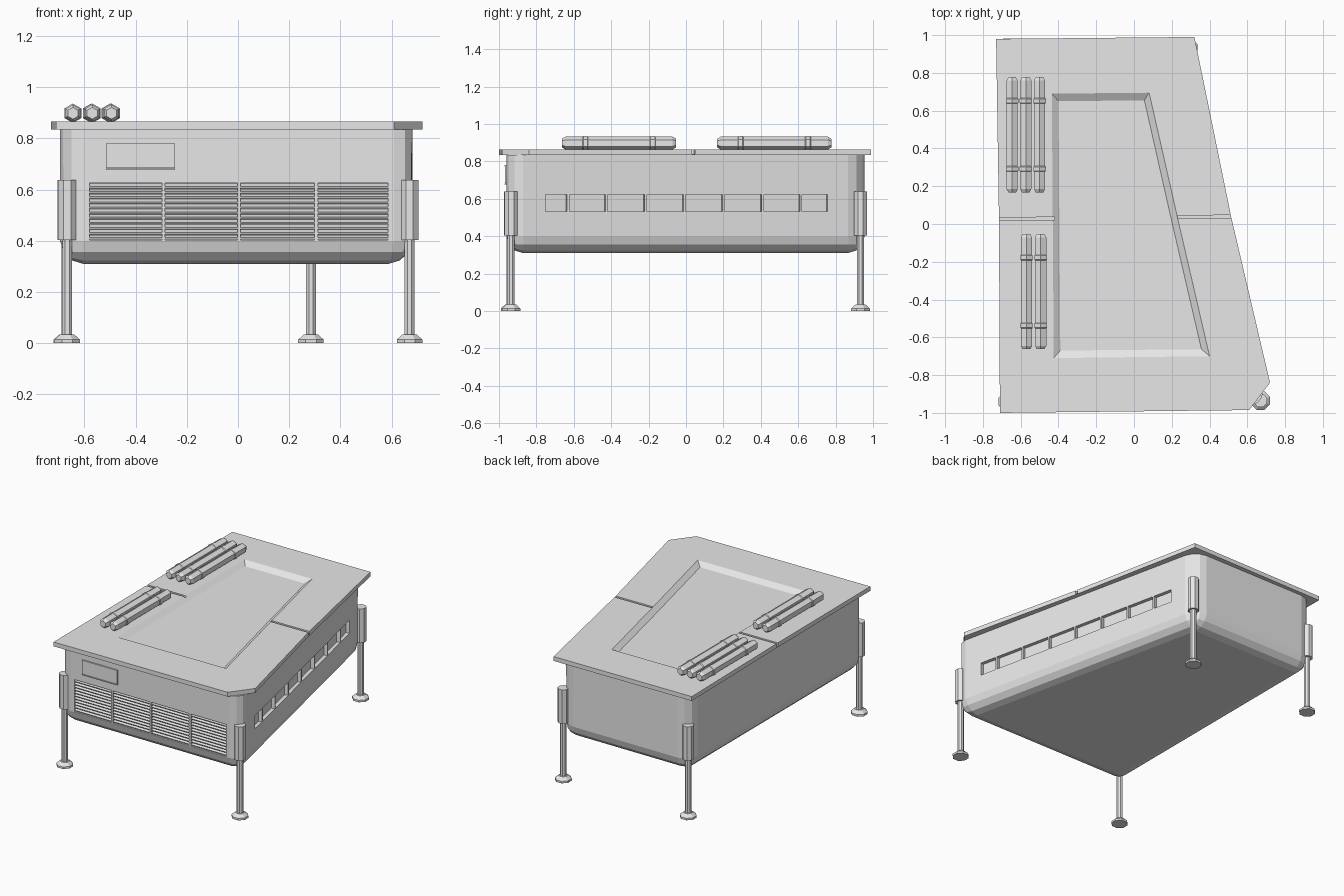
import bpy, bmesh, math
from mathutils import Matrix, Vector

if "Cube" in bpy.data.objects:
    bpy.data.objects.remove(bpy.data.objects["Cube"])

GREY = (0.8, 0.8, 0.8, 1)
mat = bpy.data.materials.new("light_grey")
mat.use_nodes = True
mat.diffuse_color = GREY
mat.node_tree.nodes["Principled BSDF"].inputs["Base Color"].default_value = GREY


def finish(name, bm):
    bmesh.ops.recalc_face_normals(bm, faces=bm.faces)
    me = bpy.data.meshes.new(name)
    bm.to_mesh(me)
    bm.free()
    me.materials.append(mat)
    ob = bpy.data.objects.new(name, me)
    bpy.context.collection.objects.link(ob)
    return ob


def loft(bm, loops):
    """Closed solid through matching loops of points."""
    rows = [[bm.verts.new(p) for p in loop] for loop in loops]
    n = len(rows[0])
    for a, b in zip(rows, rows[1:]):
        for i in range(n):
            j = (i + 1) % n
            bm.faces.new((a[i], a[j], b[j], b[i]))
    bm.faces.new(rows[0][::-1])
    bm.faces.new(rows[-1])


def flat(points, z):
    return [(x, y, z) for x, y in points]


def box(bm, centre, size, rot=Matrix()):
    m = Matrix.Translation(centre) @ rot @ Matrix.Diagonal((*size, 1))
    bmesh.ops.create_cube(bm, size=1, matrix=m)


def turned(bm, sides, profile, m, phase):
    """Faceted solid from (radius, height) pairs."""
    angles = [2 * math.pi * (i + phase) / sides for i in range(sides)]
    loft(bm, [[m @ Vector((r * math.cos(a), r * math.sin(a), h)) for a in angles]
              for r, h in profile])


def cut(ob, cutter):
    mod = ob.modifiers.new("cut", "BOOLEAN")
    mod.operation, mod.solver, mod.object = "DIFFERENCE", "EXACT", cutter
    cutter.hide_render = True
    dg = bpy.context.evaluated_depsgraph_get()
    me = bpy.data.meshes.new_from_object(ob.evaluated_get(dg))
    ob.modifiers.clear()
    ob.data = me
    bpy.data.objects.remove(cutter)


# Tub with rounded corners and a rounded underside
FRONT, BACK, RIM, LID = -0.96, 0.955, 0.835, 0.865
plan = [(-0.695, FRONT), (0.70, FRONT), (0.281, BACK), (-0.695, BACK)]
bm = bmesh.new()
loft(bm, [flat(plan, 0.31), flat(plan, RIM)])
edges = [e for e in bm.edges if min(v.co.z for v in e.verts) < 0.5]
bmesh.ops.bevel(bm, geom=edges, offset=0.09, segments=3, profile=0.5, affect="EDGES")
tub = finish("tub", bm)

# Four front vent openings
panels = [(-0.58, -0.297), (-0.285, -0.002), (0.01, 0.298), (0.312, 0.585)]
bm = bmesh.new()
for a, b in panels:
    box(bm, ((a + b) / 2, FRONT, 0.514), (b - a, 0.07, 0.222))
cut(tub, finish("vent_cutter", bm))

# Row of slots along the slanted side
slant = math.atan2(plan[1][0] - plan[2][0], BACK - FRONT)
turn = Matrix.Rotation(slant, 4, "Z")
stops = [-0.757, -0.63, -0.425, -0.215, -0.008, 0.2, 0.41, 0.615, 0.762]
bm = bmesh.new()
for a, b in zip(stops, stops[1:]):
    y = (a + b) / 2
    x = 0.70 - (y - FRONT) * math.tan(slant)
    box(bm, (x, y, 0.577), (0.05, (b - a) / math.cos(slant) - 0.012, 0.09), turn)
cut(tub, finish("slot_cutter", bm))

# Louvre slats inside the vents
bm = bmesh.new()
tilt = Matrix.Rotation(math.radians(25), 4, "X")
for a, b in panels:
    for i in range(11):
        z = 0.414 + i * 0.02
        box(bm, ((a + b) / 2, FRONT + 0.017, z), (b - a, 0.026, 0.008), tilt)
finish("vent_slats", bm)

# Drawer front with a thin lip above and below
bm = bmesh.new()
box(bm, (-0.381, FRONT - 0.003, 0.729), (0.268, 0.008, 0.09))
for z in (0.68, 0.777):
    box(bm, (-0.381, FRONT - 0.004, z), (0.268, 0.012, 0.006))
finish("drawer_front", bm)

# Lid with a sunken tray and a seam across it
outline = [(-0.71, -1.0), (0.61, -0.985), (0.72, -0.84), (0.515, 0.035),
           (0.32, 0.99), (-0.73, 0.98), (-0.715, 0.03)]
bm = bmesh.new()
loft(bm, [flat(outline, RIM), flat(outline, LID)])
lid = finish("lid", bm)

tray_rim = [(-0.425, -0.71), (0.40, -0.70), (0.23, 0.035), (0.08, 0.695), (-0.435, 0.69)]
tray_floor = [(-0.39, -0.67), (0.357, -0.663), (0.195, 0.035), (0.055, 0.655), (-0.4, 0.65)]
bm = bmesh.new()
loft(bm, [flat(tray_floor, LID - 0.024), flat(tray_rim, LID), flat(tray_rim, LID + 0.05)])
cut(lid, finish("tray_cutter", bm))

bm = bmesh.new()
seam = Matrix.Rotation(0.012, 4, "Z")
box(bm, (-0.58, 0.027, LID), (0.32, 0.016, 0.05), seam)
box(bm, (0.39, 0.038, LID), (0.32, 0.016, 0.05), seam)
cut(lid, finish("seam_cutter", bm))

# Legs: foot, pole and socket
corners = {"front_right": (-0.667, -0.94), "front_left": (0.67, -0.935),
           "back_left": (0.285, 0.933), "back_right": (-0.67, 0.933)}
leg_parts = {"foot": [(0.054, 0), (0.054, 0.014), (0.03, 0.034)],
             "pole": [(0.021, 0.03), (0.021, 0.45)],
             "socket": [(0.037, 0.403), (0.037, 0.638)]}
for corner, (x, y) in corners.items():
    for part, profile in leg_parts.items():
        bm = bmesh.new()
        turned(bm, 8, profile, Matrix.Translation((x, y, 0)), 0.5)
        finish(f"{corner}_{part}", bm)

# Six-sided rods with two bands each, lying on the lid
half = [(0.023, 0), (0.034, 0.018), (0.034, 0.11), (0.038, 0.114), (0.038, 0.136), (0.034, 0.14)]
LENGTH = 0.61
rod = half + [(r, LENGTH - h) for r, h in reversed(half)]
along_y = Matrix.Rotation(math.radians(-90), 4, "X")
rods = [(-0.645, 0.167), (-0.573, 0.167), (-0.5, 0.167), (-0.569, -0.663), (-0.494, -0.663)]
for i, (x, y) in enumerate(rods):
    bm = bmesh.new()
    turned(bm, 6, rod, Matrix.Translation((x, y, LID + 0.033)) @ along_y, 0.5)
    finish(f"rod_{i + 1}", bm)
